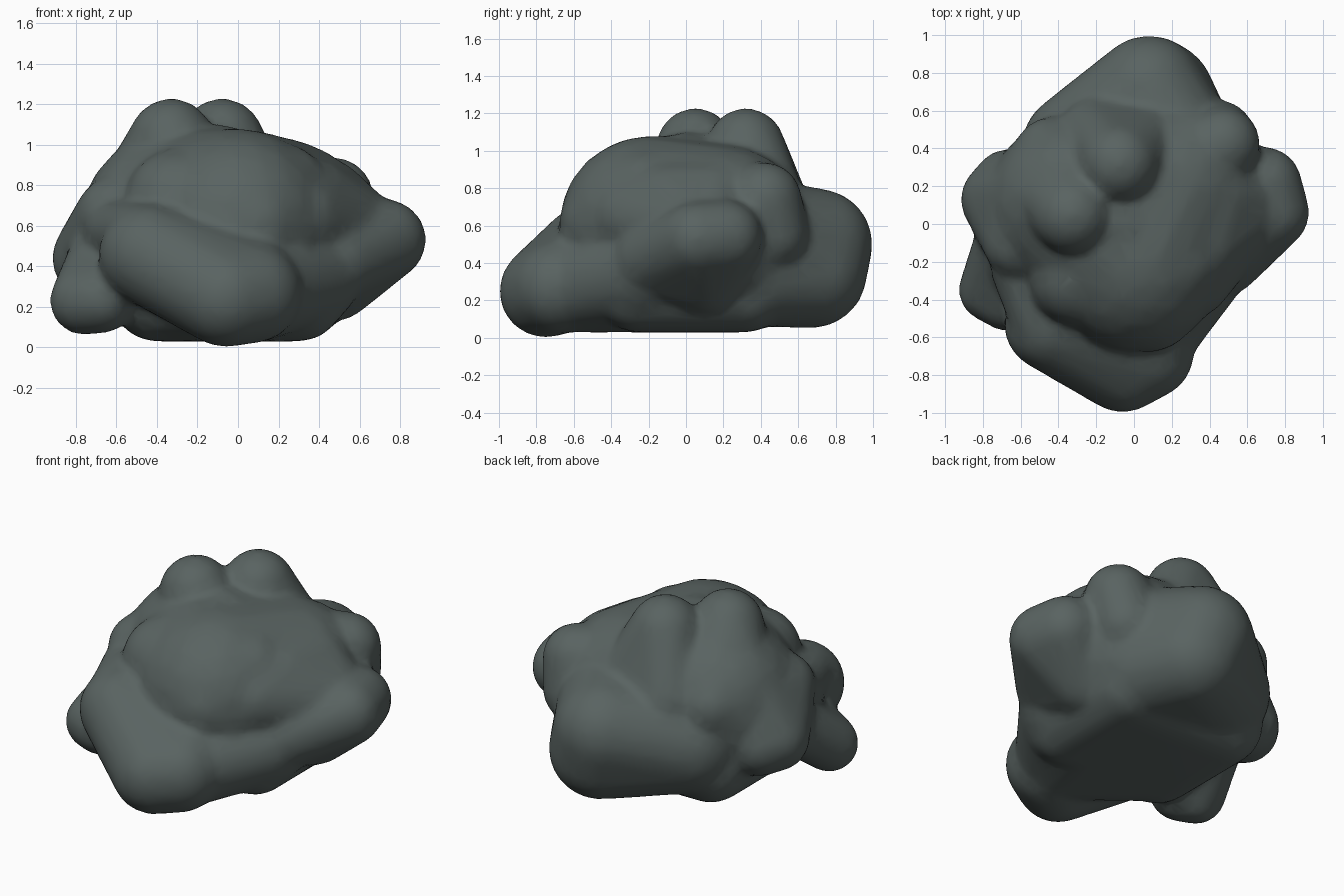
import bpy
import bmesh
from mathutils import Matrix, Vector

default_cube = bpy.data.objects.get("Cube")
if default_cube:
    bpy.data.objects.remove(default_cube, do_unlink=True)

# Dark stone colour
stone = bpy.data.materials.new("dark_grey_stone")
stone.use_nodes = True
colour = (0.10, 0.125, 0.12, 1.0)
stone.diffuse_color = colour
shader = next(n for n in stone.node_tree.nodes if n.type == "BSDF_PRINCIPLED")
shader.inputs["Base Color"].default_value = colour

shape = bmesh.new()


def add_lump(radius, *centres):
    """Add a rounded lump: a tight convex skin around equal balls."""
    lump = bmesh.new()
    for centre in centres:
        placement = Matrix.Translation(Vector(centre))
        bmesh.ops.create_icosphere(lump, subdivisions=3, radius=radius, matrix=placement)
    hull = bmesh.ops.convex_hull(lump, input=lump.verts[:])
    inner = {part for part in hull["geom_interior"] + hull["geom_unused"]
             if isinstance(part, bmesh.types.BMVert)}
    bmesh.ops.delete(lump, geom=list(inner), context="VERTS")
    bmesh.ops.recalc_face_normals(lump, faces=lump.faces[:])
    piece = bpy.data.meshes.new("lump")
    lump.to_mesh(piece)
    lump.free()
    shape.from_mesh(piece)
    bpy.data.meshes.remove(piece)


# Core and the broad, flat base
add_lump(.48, (-.3, .1, .6), (.2, .2, .55), (0, -.2, .6))
add_lump(.23, *[(x, y, .26) for x in (-.4, .3) for y in (-.26, .32)])
add_lump(.24, (.08, -.6, .27), (.36, -.23, .34), (.2, .1, .27), (-.3, -.3, .27))

# Front foot with the ridge climbing to its right
add_lump(.25, (-.06, -.75, .25), (.07, -.68, .27), (-.44, -.53, .46), (.04, -.55, .33))
add_lump(.16, (-.5, -.5, .55), (-.6, -.24, .57))

# Right foot and right shoulder
add_lump(.17, (-.76, -.35, .23), (-.67, -.4, .24), (-.68, -.1, .42))
add_lump(.2, (-.72, .13, .44), (-.66, .2, .42), (-.58, .15, .66), (-.6, -.1, .65))

# Back lobe, reaching under the left shoulder
add_lump(.3, (.08, .7, .5), (.13, .67, .35), (-.3, .4, .4), (.25, .4, .36), (.25, .4, .55))

# Left flank and left shoulder
add_lump(.2, (.73, .06, .53), (.69, .21, .54), (.48, -.18, .42), (.48, .1, .33))
add_lump(.2, (.47, .42, .74), (.44, .46, .56), (.2, .3, .75))

# Overhanging upper front, and its left side running into the flank
add_lump(.26, (.08, -.42, .61), (-.3, -.28, .72), (.2, -.2, .75), (-.1, 0, .84))
add_lump(.22, (.35, -.1, .72), (.42, .15, .72), (.3, -.28, .64), (.6, .1, .55))

# Two round knobs on top, spreading into the slopes behind them
add_lump(.21, (-.33, .05, 1.02), (-.5, .2, .72), (-.43, .36, .66))
add_lump(.21, (-.08, .32, 1.02), (.05, .42, .74), (-.2, .46, .68))

mesh = bpy.data.meshes.new("boulder")
shape.to_mesh(mesh)
shape.free()
mesh.materials.append(stone)
boulder = bpy.data.objects.new("boulder", mesh)
bpy.context.collection.objects.link(boulder)

# Fuse the lumps into one skin and soften the seams
fuse = boulder.modifiers.new("fuse", "REMESH")
fuse.mode = "VOXEL"
fuse.voxel_size = 0.025
soften = boulder.modifiers.new("soften", "SMOOTH")
soften.factor = 0.5
soften.iterations = 10
simplify = boulder.modifiers.new("simplify", "DECIMATE")
simplify.ratio = 0.25

bpy.ops.object.select_all(action="DESELECT")
boulder.select_set(True)
bpy.context.view_layer.objects.active = boulder
for name in [modifier.name for modifier in boulder.modifiers]:
    bpy.ops.object.modifier_apply(modifier=name)
bpy.ops.object.shade_smooth()
